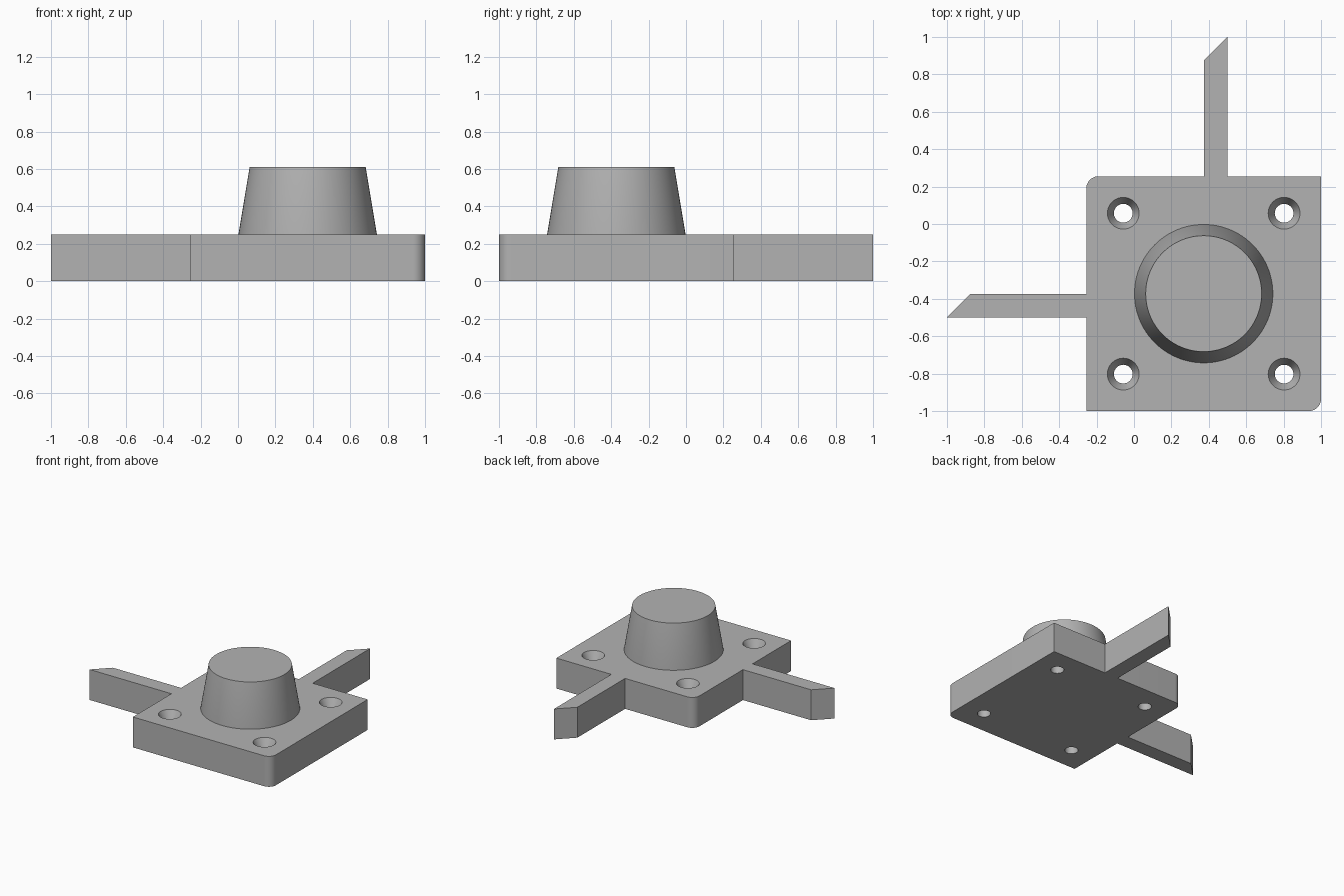
import bpy, bmesh, math

cube = bpy.data.objects.get("Cube")
if cube:
    bpy.data.objects.remove(cube, do_unlink=True)

LOW, HIGH, THICK = -0.255, 1.0, 0.25
ARM_IN, ARM_OUT, TIP = 0.375, 0.5, 0.875
CORNER = 0.065
CENTRE = (LOW + HIGH) / 2

grey = bpy.data.materials.new("light_grey")
grey.use_nodes = True
colour = (0.45, 0.45, 0.45, 1)
grey.diffuse_color = colour
grey.node_tree.nodes["Principled BSDF"].inputs["Base Color"].default_value = colour


def make_object(name, bm):
    bmesh.ops.recalc_face_normals(bm, faces=bm.faces)
    mesh = bpy.data.meshes.new(name)
    bm.to_mesh(mesh)
    bm.free()
    obj = bpy.data.objects.new(name, mesh)
    mesh.materials.append(grey)
    bpy.context.collection.objects.link(obj)
    return obj


def revolve(name, profile, x, y, steps=64):
    """Closed solid turned from (radius, height) rings."""
    bm = bmesh.new()
    rings = [[bm.verts.new((x + r * math.cos(math.tau * i / steps),
                            y + r * math.sin(math.tau * i / steps), z))
              for i in range(steps)] for r, z in profile]
    for a, b in zip(rings, rings[1:]):
        for i in range(steps):
            j = (i + 1) % steps
            bm.faces.new((a[i], a[j], b[j], b[i]))
    bm.faces.new(rings[0])
    bm.faces.new(rings[-1])
    return make_object(name, bm)


def arc(x, y, start, steps=12):
    return [(x + CORNER * math.cos(start + math.pi / 2 * i / steps),
             y + CORNER * math.sin(start + math.pi / 2 * i / steps))
            for i in range(steps + 1)]


# Half the outline; the other half is its reflection across the diagonal
half = arc(HIGH - CORNER, -HIGH + CORNER, -math.pi / 2)[6:]
half += [(HIGH, -LOW), (ARM_OUT, -LOW), (ARM_OUT, HIGH),
         (ARM_IN, TIP), (ARM_IN, -LOW)]
half += arc(LOW + CORNER, -LOW - CORNER, math.pi / 2)[:7]
outline = half + [(-y, -x) for x, y in reversed(half[1:-1])]

# Plate with both arms
bm = bmesh.new()
base = bm.faces.new([bm.verts.new((x, y, 0)) for x, y in outline])
top = bmesh.ops.extrude_face_region(bm, geom=[base])
bmesh.ops.translate(bm, vec=(0, 0, THICK),
                    verts=[v for v in top["geom"] if isinstance(v, bmesh.types.BMVert)])
plate = make_object("plate_with_arms", bm)

# Countersunk screw holes
for i, (sx, sy) in enumerate([(-1, -1), (-1, 1), (1, -1), (1, 1)]):
    cutter = revolve(f"hole_cutter_{i}",
                     [(0.05, -0.05), (0.05, THICK - 0.07), (0.085, THICK), (0.085, THICK + 0.05)],
                     CENTRE + 0.43 * sx, -CENTRE + 0.43 * sy, 48)
    cutter.hide_render = True
    cutter.hide_set(True)
    cut = plate.modifiers.new("screw_hole", 'BOOLEAN')
    cut.operation = 'DIFFERENCE'
    cut.solver = 'EXACT'
    cut.object = cutter

# Tapered boss
boss = revolve("tapered_boss", [(0.37, THICK - 0.01), (0.37, THICK), (0.31, 0.61)],
               CENTRE, -CENTRE, 96)

for obj in (plate, boss):
    bpy.ops.object.select_all(action='DESELECT')
    obj.select_set(True)
    bpy.context.view_layer.objects.active = obj
    for mod in list(obj.modifiers):
        bpy.ops.object.modifier_apply(modifier=mod.name)
    bpy.ops.object.shade_smooth_by_angle(angle=math.radians(25))

for obj in [o for o in bpy.data.objects if o.name.startswith("hole_cutter")]:
    bpy.data.objects.remove(obj, do_unlink=True)
